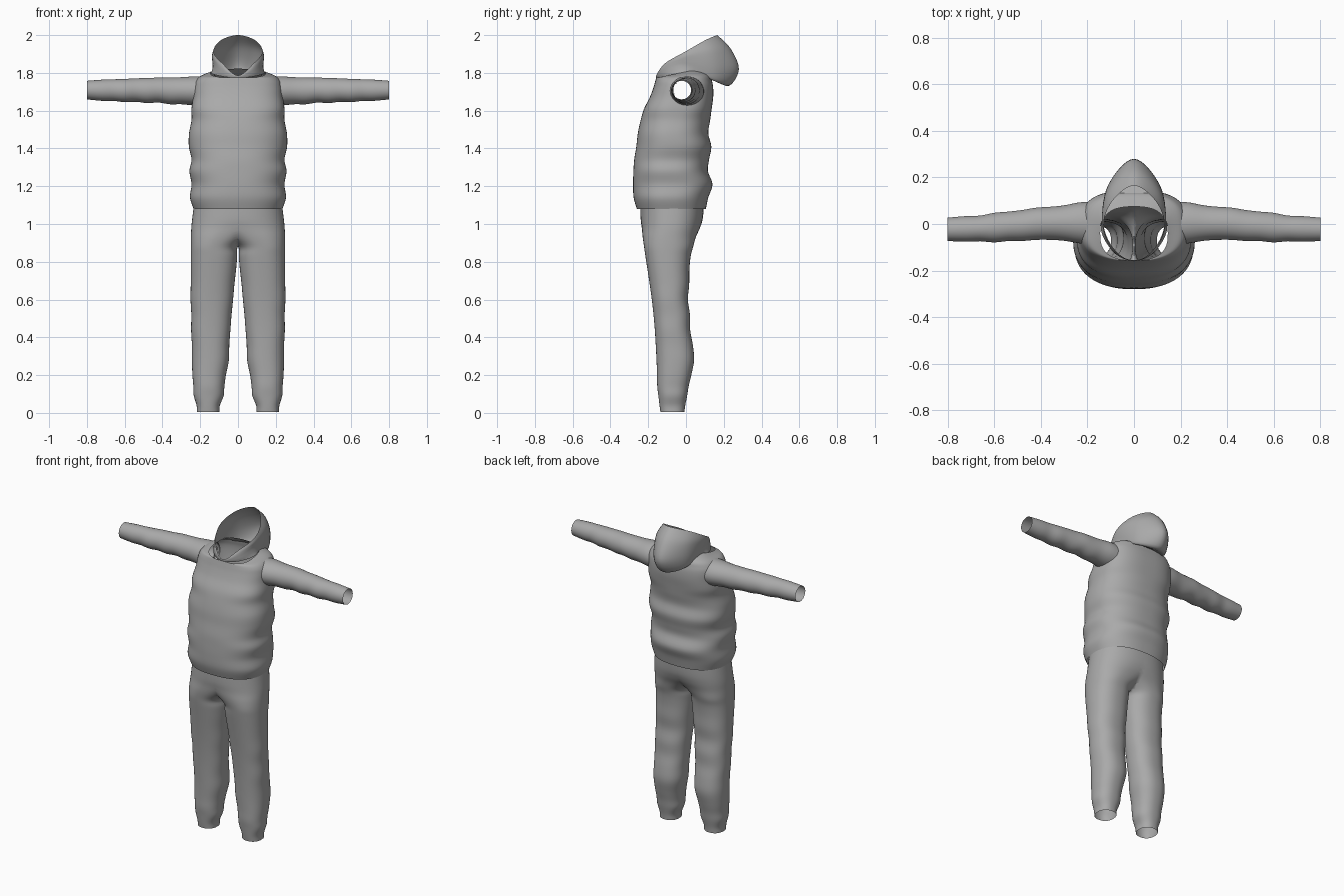
import bpy, bmesh, math
from mathutils import Vector

cloth = bpy.data.materials.new("grey_cloth")
cloth.diffuse_color = (0.4, 0.4, 0.4, 1)


def spline(pts, n, closed=False):
    """Catmull-Rom curve through the points, n steps per span."""
    m, out = len(pts), []
    for i in range(m if closed else m - 1):
        idx = (i - 1, i, i + 1, i + 2)
        a, b, c, d = (pts[k % m] if closed else pts[min(max(k, 0), m - 1)] for k in idx)
        for s in range(n):
            t = s / n
            out.append(0.5 * (2 * b + (c - a) * t + (2 * a - 5 * b + 4 * c - d) * t * t
                              + (3 * b - a - 3 * c + d) * t ** 3))
    if not closed:
        out.append(pts[-1].copy())
    return out


def loft(rings, steps):
    """Open tube through closed rings, smoothed along its length."""
    cols = [spline(col, steps) for col in zip(*rings)]
    bm = bmesh.new()
    grid = [[bm.verts.new(p) for p in col] for col in cols]
    for i, col in enumerate(grid):
        nxt = grid[(i + 1) % len(grid)]
        for j in range(len(col) - 1):
            bm.faces.new((col[j], nxt[j], nxt[j + 1], col[j + 1]))
    return bm


def finish(name, bm, mirror=False):
    bmesh.ops.recalc_face_normals(bm, faces=bm.faces)
    me = bpy.data.meshes.new(name)
    bm.to_mesh(me)
    bm.free()
    me.materials.append(cloth)
    me.shade_smooth()
    ob = bpy.data.objects.new(name, me)
    bpy.context.collection.objects.link(ob)
    if mirror:
        mod = ob.modifiers.new("mirror", 'MIRROR')
        mod.merge_threshold = 0.0005
    return ob


def oval(a0, a1, b0, b1, power=2.3, n=56):
    """Rounded-box outline spanning a0..a1 by b0..b1."""
    out = []
    for i in range(n):
        t = 2 * math.pi * i / n
        c, s = math.cos(t), math.sin(t)
        u = math.copysign(abs(c) ** (2 / power), c)
        v = math.copysign(abs(s) ** (2 / power), s)
        out.append(((a0 + a1) / 2 + u * (a1 - a0) / 2, (b0 + b1) / 2 + v * (b1 - b0) / 2))
    return out


# Padded torso: z, half width, front y, back y, tilt
torso_rows = [
    (1.08, .235, -.26, .105, 0), (1.14, .254, -.277, .118, 0), (1.21, .246, -.28, .14, 0),
    (1.28, .257, -.278, .116, 0), (1.34, .246, -.274, .122, 0), (1.41, .26, -.263, .134, 0),
    (1.48, .259, -.255, .118, 0), (1.55, .246, -.24, .128, 0), (1.61, .246, -.222, .136, 0),
    (1.67, .238, -.192, .144, 0), (1.72, .234, -.173, .144, 0), (1.755, .225, -.163, .138, 0),
    (1.782, .200, -.158, .125, .06), (1.798, .145, -.155, .075, .2)]
rings = []
for z, hw, y0, y1, tilt in torso_rows:
    mid = (y0 + y1) / 2
    power = 2.7 if z > 1.6 else 2.4
    rings.append([Vector((x, y, z + tilt * (y - mid))) for x, y in oval(-hw, hw, y0, y1, power, 80)])
bm = loft(rings, 5)
# Open armholes
holes = [f for f in bm.faces if all(
    abs(v.co.x) > .17 and ((v.co.y - .005) / .082) ** 2 + ((v.co.z - 1.705) / .076) ** 2 < 1
    for v in f.verts)]
bmesh.ops.delete(bm, geom=holes, context='FACES')
finish("torso", bm)

# Sleeves: x, front y, back y, bottom z, top z
sleeve_rows = [
    (.195, -.088, .095, 1.622, 1.782), (.24, -.082, .092, 1.628, 1.781),
    (.30, -.072, .08, 1.634, 1.777), (.36, -.068, .074, 1.634, 1.776),
    (.42, -.068, .07, 1.643, 1.775), (.48, -.073, .06, 1.640, 1.773),
    (.54, -.073, .053, 1.647, 1.771), (.60, -.079, .048, 1.645, 1.768),
    (.66, -.074, .036, 1.652, 1.766), (.72, -.076, .034, 1.652, 1.764),
    (.80, -.073, .027, 1.660, 1.758)]
rings = [[Vector((x, y, z)) for y, z in oval(y0, y1, z0, z1, 2, 40)]
         for x, y0, y1, z0, z1 in sleeve_rows]
finish("sleeves", loft(rings, 3), mirror=True)

# Trousers: z, inner x, outer x, front y, back y; upper rows run past the
# middle and are trimmed there so that both legs join into the hips
leg_rows = [
    (.005, .098, .218, -.135, -.008), (.04, .096, .219, -.140, -.004),
    (.09, .076, .234, -.146, .006), (.14, .072, .236, -.152, .014),
    (.20, .064, .241, -.153, .028), (.28, .048, .244, -.156, .043),
    (.36, .046, .244, -.160, .036), (.44, .040, .248, -.165, .022),
    (.52, .034, .247, -.172, .021), (.60, .026, .251, -.181, .010),
    (.68, .019, .250, -.192, .017), (.76, .010, .250, -.204, .018),
    (.83, .004, .250, -.215, .025), (.88, .000, .250, -.222, .038),
    (.93, -.07, .249, -.229, .052), (.98, -.17, .247, -.234, .074),
    (1.03, -.23, .242, -.240, .089), (1.11, -.232, .232, -.240, .095)]
rings = [[Vector((x, y, z)) for x, y in oval(x0, x1, y0, y1)] for z, x0, x1, y0, y1 in leg_rows]
bm = loft(rings, 4)
bmesh.ops.bisect_plane(bm, geom=bm.verts[:] + bm.edges[:] + bm.faces[:], dist=1e-5,
                       plane_co=(0, 0, 0), plane_no=(1, 0, 0), clear_inner=True)
finish("trousers", bm, mirror=True)

# Hood: paths from neck seam to rim, going from the front round to the back
front = [(0, -.155, 1.772), (0, -.157, 1.775), (0, -.158, 1.777),
         (0, -.159, 1.780), (0, -.159, 1.783), (0, -.158, 1.786)]
front_side = [(.092, -.115, 1.783), (.092, -.117, 1.797), (.090, -.118, 1.812),
              (.088, -.118, 1.826), (.086, -.116, 1.838), (.082, -.112, 1.850)]
side = [(.142, -.02, 1.800), (.136, -.012, 1.818), (.133, -.005, 1.84),
        (.135, 0, 1.865), (.136, 0, 1.89), (.130, -.005, 1.912)]
back_side = [(.10, .055, 1.818), (.105, .10, 1.785), (.108, .15, 1.763),
             (.112, .165, 1.83), (.108, .145, 1.92), (.092, .10, 1.972)]
back = [(0, .075, 1.822), (0, .145, 1.768), (0, .228, 1.732),
        (0, .280, 1.82), (0, .235, 1.93), (0, .165, 2.0)]
half = [front, front_side, side, back_side, back]
mirrored = [[(-x, y, z) for x, y, z in p] for p in half[3:0:-1]]
rings = [spline([Vector(p) for p in row], 7, closed=True) for row in zip(*(half + mirrored))]
finish("hood", loft(rings, 5))
